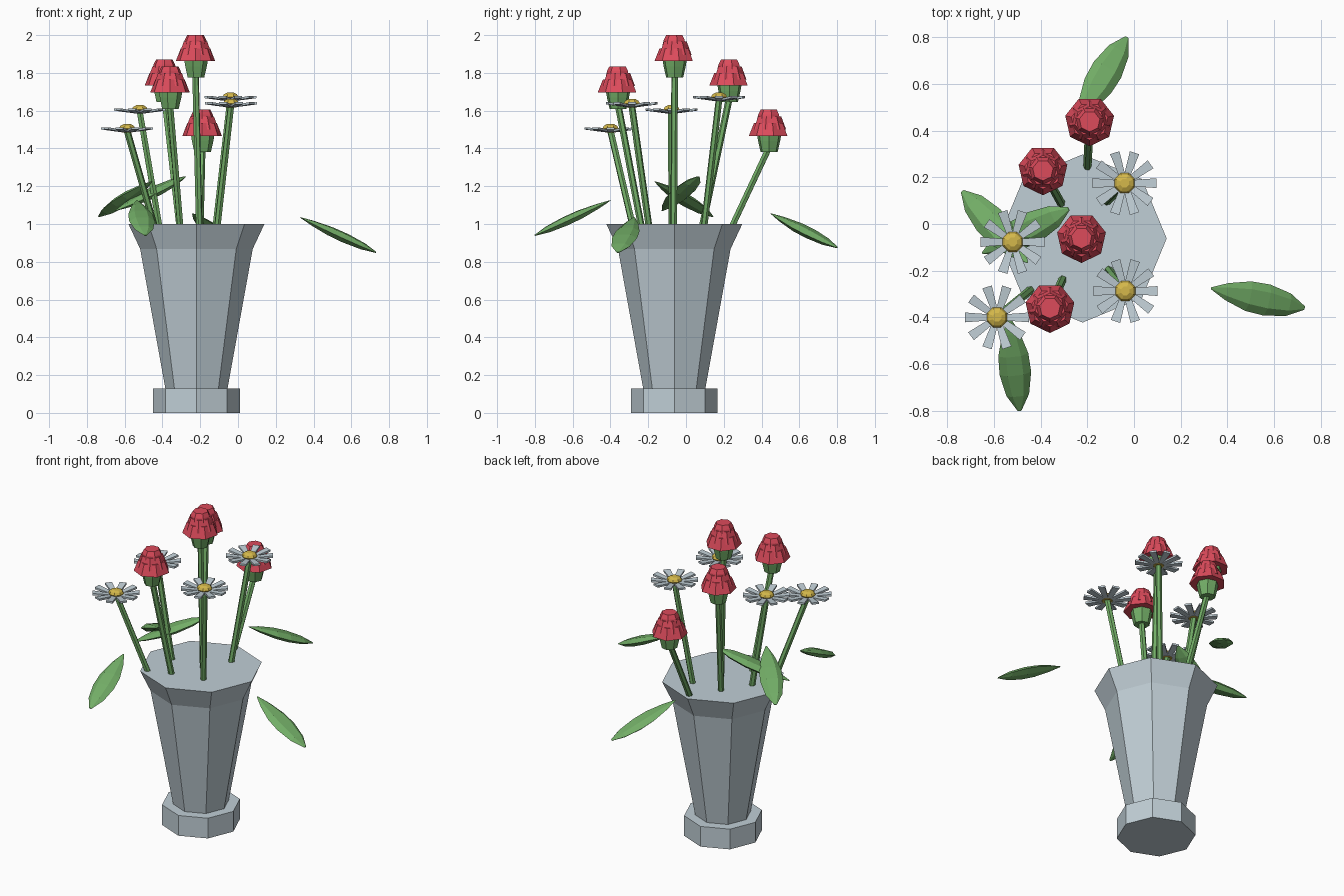
import bpy, bmesh, math
from mathutils import Vector, Matrix

if "Cube" in bpy.data.objects:
    bpy.data.objects.remove(bpy.data.objects["Cube"])


def material(name, rgb):
    m = bpy.data.materials.new(name)
    m.diffuse_color = (*rgb, 1)
    m.use_nodes = True
    m.node_tree.nodes["Principled BSDF"].inputs["Base Color"].default_value = m.diffuse_color
    return m


GREY = material("pale grey", (0.53, 0.62, 0.67))
RED = material("rose red", (0.72, 0.07, 0.105))
GREEN = material("leaf green", (0.17, 0.42, 0.135))
YELLOW = material("pollen yellow", (0.66, 0.48, 0.07))


def finish(name, bm, mat, loc=(0, 0, 0)):
    bmesh.ops.recalc_face_normals(bm, faces=bm.faces)
    me = bpy.data.meshes.new(name)
    bm.to_mesh(me)
    bm.free()
    me.materials.append(mat)
    ob = bpy.data.objects.new(name, me)
    ob.location = loc
    bpy.context.collection.objects.link(ob)
    return ob


def lathe(bm, profile, sides, turn=0.0):
    """Closed flat-sided solid from (radius, height) rings."""
    rings = []
    for r, z in profile:
        rings.append([bm.verts.new((r * math.cos(turn + math.tau * i / sides),
                                    r * math.sin(turn + math.tau * i / sides), z))
                      for i in range(sides)])
    for a, b in zip(rings, rings[1:]):
        for i in range(sides):
            j = (i + 1) % sides
            bm.faces.new((a[i], a[j], b[j], b[i]))
    bm.faces.new(rings[0][::-1])
    bm.faces.new(rings[-1])


def turned(name, profile, sides, mat, loc, turn=0.0):
    bm = bmesh.new()
    lathe(bm, profile, sides, turn)
    return finish(name, bm, mat, loc)


def stem(start, end):
    a, b = Vector(start), Vector(end)
    bm = bmesh.new()
    lathe(bm, [(0.018, 0), (0.018, (b - a).length)], 6)
    bm.transform((b - a).to_track_quat('Z', 'Y').to_matrix().to_4x4())
    finish("stem", bm, GREEN, a)


def rose(x, y, top, base):
    # three overlapping petal tiers, each turned half a side
    bm = bmesh.new()
    half = math.pi / 7
    lathe(bm, [(0.068, -0.07), (0.058, -0.025), (0.045, 0)], 7, half / 2)
    lathe(bm, [(0.09, -0.105), (0.064, -0.035)], 7, half * 1.5)
    lathe(bm, [(0.107, -0.138), (0.08, -0.07)], 7, half / 2)
    finish("rose_petals", bm, RED, (x, y, top))
    # green cup under the petals
    turned("rose_cup", [(0.046, -0.225), (0.06, -0.165), (0.066, -0.13)], 7, GREEN, (x, y, top))
    stem((*base, 0.98), (x, y, top - 0.2))


def daisy(x, y, z, base):
    # ring of ten thin petals, tips slightly raised
    bm = bmesh.new()
    for k in range(10):
        res = bmesh.ops.create_cube(bm, size=1)
        for v in res['verts']:
            outer = v.co.x > 0
            v.co = Vector((0.137 if outer else 0.03,
                           v.co.y * (0.042 if outer else 0.026),
                           v.co.z * 0.012 + (0.004 if outer else -0.01)))
        bmesh.ops.rotate(bm, verts=res['verts'], cent=(0, 0, 0),
                         matrix=Matrix.Rotation(math.tau * k / 10, 3, 'Z'))
    finish("daisy_petals", bm, GREY, (x, y, z))
    turned("daisy_centre", [(0.03, -0.018), (0.046, 0.004), (0.038, 0.018), (0.02, 0.027)],
           8, YELLOW, (x, y, z), math.pi / 8)
    stem((*base, 0.98), (x, y, z - 0.008))


def leaf(start, end):
    # flattened spindle, widest just past the middle
    a, b = Vector(start), Vector(end)
    along = (b - a).normalized()
    side = along.cross(Vector((0, 0, 1))).normalized()
    up = side.cross(along)
    length = (b - a).length
    bm = bmesh.new()
    lathe(bm, [(0.06, 0), (0.55, 0.17), (0.95, 0.4), (1, 0.6), (0.72, 0.83), (0.12, 1)], 6)
    for v in bm.verts:
        v.co = side * v.co.x * 0.068 + up * v.co.y * 0.027 + along * v.co.z * length
    finish("leaf", bm, GREEN, a)


# vase: octagonal foot, flared body with closed top
CENTRE = (-0.22, -0.062, 0)
turned("vase_foot", [(0.23, 0), (0.23, 0.13)], 8, GREY, CENTRE)
turned("vase_body", [(0.163, 0.12), (0.298, 0.868), (0.36, 1.0)], 8, GREY, CENTRE)

# roses: head x, y, top height, stem foot
for r in [(-0.19, 0.44, 1.605, (-0.20, 0.24)),
          (-0.39, 0.23, 1.87, (-0.31, 0.085)),
          (-0.225, -0.06, 2.0, (-0.205, -0.065)),
          (-0.36, -0.36, 1.835, (-0.305, -0.235))]:
    rose(*r)

# daisies: head x, y, height, stem foot
for d in [(-0.04, 0.175, 1.668, (-0.118, 0.095)),
          (-0.037, -0.287, 1.635, (-0.11, -0.195)),
          (-0.52, -0.077, 1.602, (-0.415, -0.075)),
          (-0.587, -0.40, 1.502, (-0.44, -0.28))]:
    daisy(*d)

# loose leaves: the two tips of each
for l in [((-0.24, 0.45, 1.055), (-0.03, 0.80, 0.875)),
          ((0.33, -0.275, 1.035), (0.73, -0.36, 0.85)),
          ((-0.535, -0.40, 1.125), (-0.49, -0.80, 0.94)),
          ((-0.456, -0.165, 1.225), (-0.735, 0.14, 1.04)),
          ((-0.65, -0.125, 1.07), (-0.28, 0.065, 1.25))]:
    leaf(*l)
